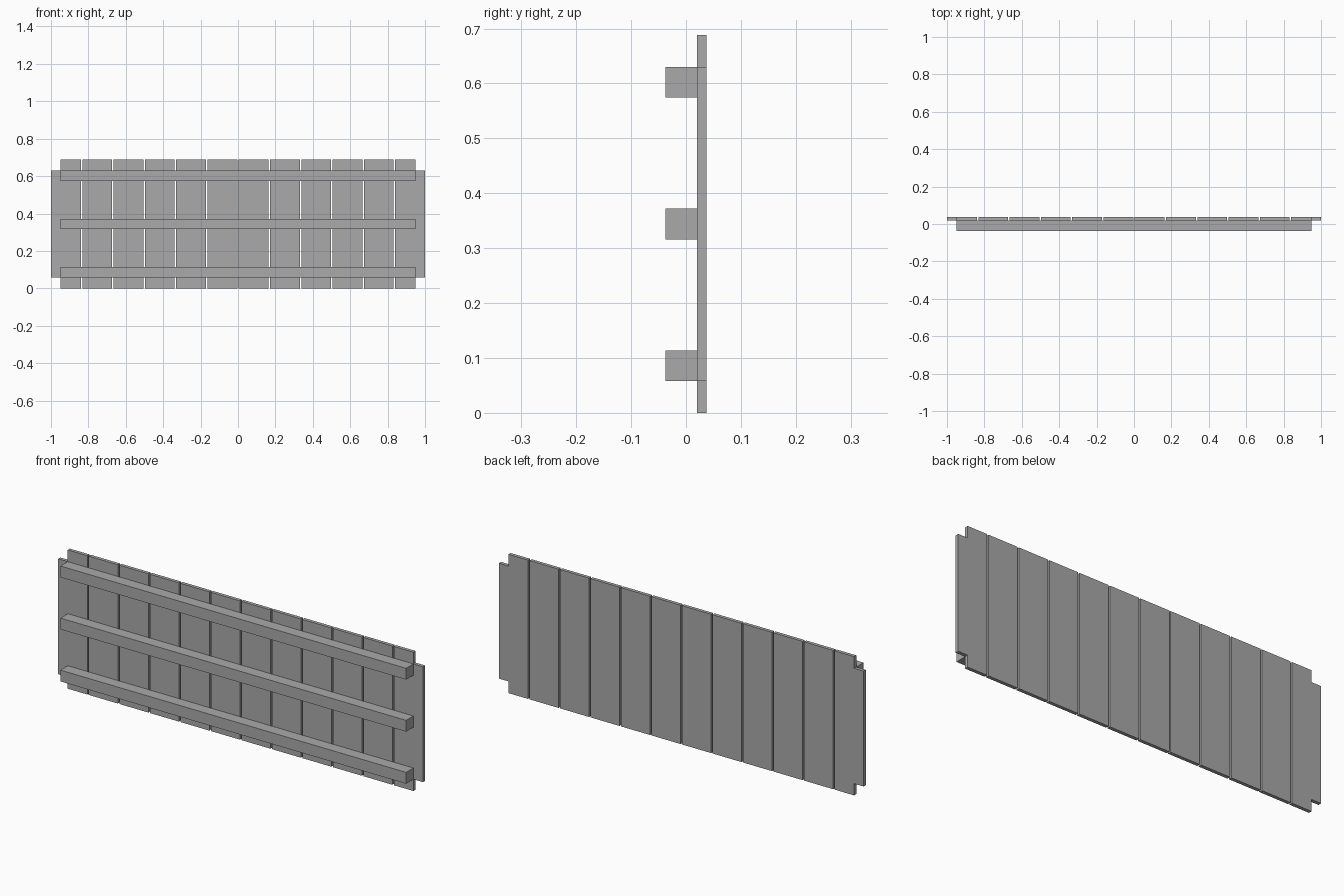
import bpy
import bmesh

cube = bpy.data.objects.get("Cube")
if cube:
    bpy.data.objects.remove(cube, do_unlink=True)

# Plain grey for every part
grey = bpy.data.materials.new("plain grey")
grey.use_nodes = True
colour = (0.4, 0.4, 0.4, 1)
grey.diffuse_color = colour
grey.node_tree.nodes["Principled BSDF"].inputs["Base Color"].default_value = colour

HEIGHT = 0.688
COUNT = 12
GAP = 0.008
RAIL_END = 0.948
RAIL_BOTTOMS = {"lower_rail": 0.058, "middle_rail": 0.316, "upper_rail": 0.574}
RAIL_HEIGHT = 0.056
BACK, SEAM, FRONT = 0.037, 0.02, -0.037
NOTCH_LOW = 0.058
NOTCH_HIGH = 0.63


def slab(name, outline, y0, y1):
    """Extrude an x-z outline from y0 to y1."""
    bm = bmesh.new()
    face = bm.faces.new([bm.verts.new((x, y0, z)) for x, z in outline])
    moved = bmesh.ops.extrude_face_region(bm, geom=[face])["geom"]
    verts = [v for v in moved if isinstance(v, bmesh.types.BMVert)]
    bmesh.ops.translate(bm, verts=verts, vec=(0, y1 - y0, 0))
    bmesh.ops.recalc_face_normals(bm, faces=bm.faces)
    mesh = bpy.data.meshes.new(name)
    bm.to_mesh(mesh)
    bm.free()
    mesh.materials.append(grey)
    obj = bpy.data.objects.new(name, mesh)
    bpy.context.collection.objects.link(obj)
    return obj


def rectangle(x0, x1, z0, z1):
    return [(x0, z0), (x1, z0), (x1, z1), (x0, z1)]


# Upright planks, the inner ones plain rectangles
pitch = (2 + GAP) / COUNT
width = pitch - GAP
for i in range(1, COUNT - 1):
    left = -1 + i * pitch
    slab(f"plank_{i + 1}", rectangle(left, left + width, 0, HEIGHT), SEAM, BACK)

# End planks with notched outer corners
inner = 1 - width
for name, side in (("right_end_plank", -1), ("left_end_plank", 1)):
    outline = [(inner, 0), (RAIL_END, 0), (RAIL_END, NOTCH_LOW), (1, NOTCH_LOW),
               (1, NOTCH_HIGH), (RAIL_END, NOTCH_HIGH), (RAIL_END, HEIGHT), (inner, HEIGHT)]
    slab(name, [(side * x, z) for x, z in outline], SEAM, BACK)

# Horizontal rails across the front
for name, z in RAIL_BOTTOMS.items():
    slab(name, rectangle(-RAIL_END, RAIL_END, z, z + RAIL_HEIGHT), FRONT, SEAM)
